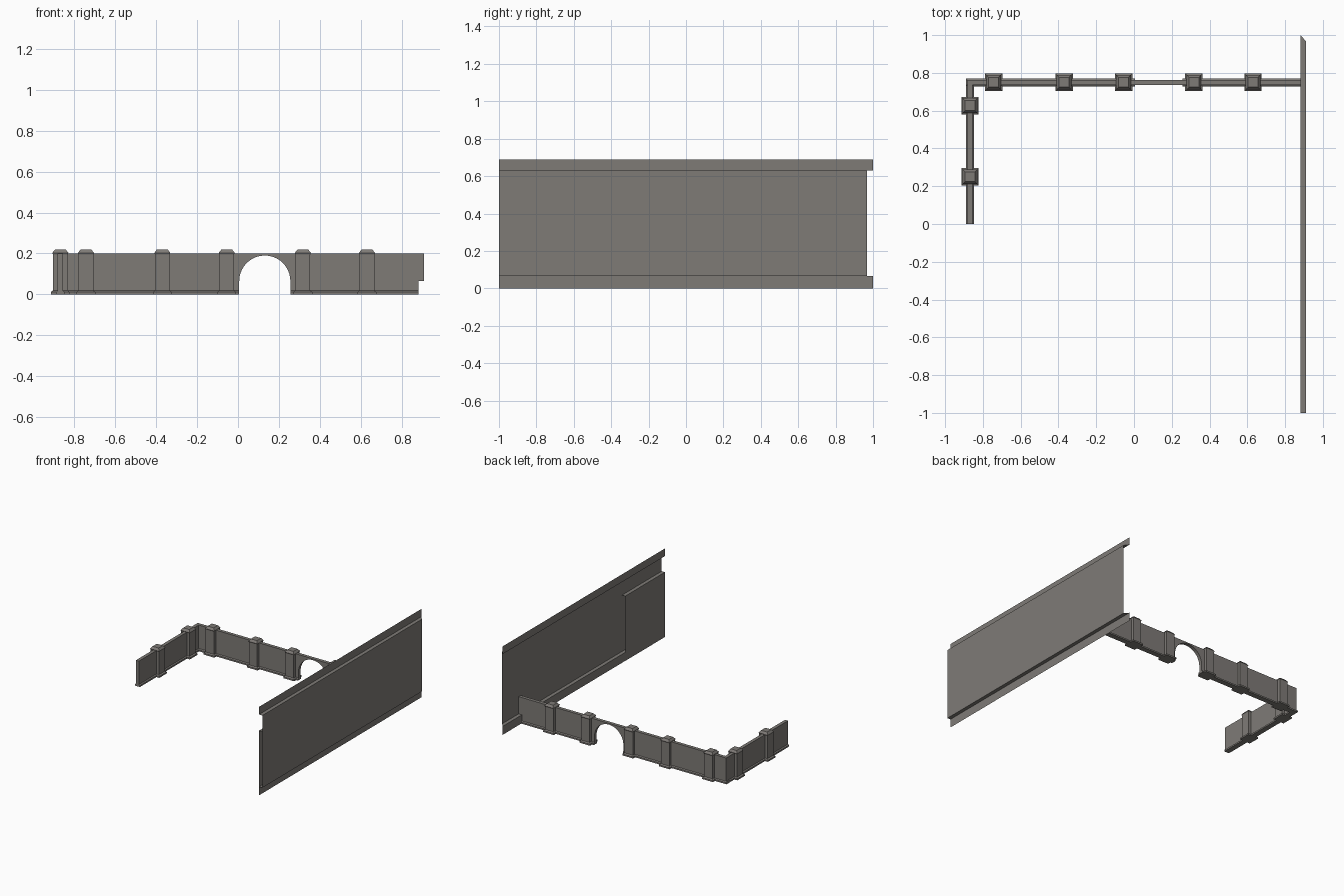
import bpy, bmesh, math

if "Cube" in bpy.data.objects:
    bpy.data.objects.remove(bpy.data.objects["Cube"])

stone = bpy.data.materials.new("warm grey stone")
stone.diffuse_color = (0.21, 0.197, 0.183, 1)
stone.use_nodes = True
stone.node_tree.nodes["Principled BSDF"].inputs["Base Color"].default_value = stone.diffuse_color


def finish(name, bm, recalc=True):
    if recalc:
        bmesh.ops.recalc_face_normals(bm, faces=bm.faces)
    me = bpy.data.meshes.new(name)
    bm.to_mesh(me)
    bm.free()
    me.materials.append(stone)
    ob = bpy.data.objects.new(name, me)
    bpy.context.collection.objects.link(ob)
    return ob


def stacked_rects(name, cx, cy, sections):
    """Solid through rectangles given as (half x, half y, z)."""
    bm = bmesh.new()
    rings = [[bm.verts.new((cx + sx * hx, cy + sy * hy, z))
              for sx, sy in ((-1, -1), (1, -1), (1, 1), (-1, 1))]
             for hx, hy, z in sections]
    for a, b in zip(rings, rings[1:]):
        for i in range(4):
            j = (i + 1) % 4
            bm.faces.new((a[i], a[j], b[j], b[i]))
    bm.faces.new(rings[0][::-1])
    bm.faces.new(rings[-1])
    return finish(name, bm)


def sheet(name, rows):
    """Open sheet facing +x through rows of (x, z, y start, y end)."""
    bm = bmesh.new()
    vs = [(bm.verts.new((x, y0, z)), bm.verts.new((x, y1, z))) for x, z, y0, y1 in rows]
    for (a, b), (c, d) in zip(vs, vs[1:]):
        bm.faces.new((a, b, d, c))
    return finish(name, bm, recalc=False)


# tall wall: thin folded sheet, recessed bands at foot and top, mitred at the back
IN, OUT = 0.882, 0.91
sheet("tall_wall", [(IN, 0, -1, 1), (IN, 0.066, -1, 1), (OUT, 0.066, -1, 0.967),
                    (OUT, 0.63, -1, 0.967), (IN, 0.63, -1, 1), (IN, 0.69, -1, 1)])
# inner lining panel with a narrow top ledge
lining = sheet("inner_panel", [(OUT, 0.505, -1, -0.51), (IN, 0.505, -1, -0.51),
                               (IN - 0.001, 0, -1, -0.51)])

# low wall along the back, with arched opening
WY, WX, HALF, FOOT = 0.75, -0.868, 0.013, 0.021
ax, ar, spring = 0.131, 0.125, 0.065
outline = [(WX - HALF, 0), (ax - ar, 0)]
outline += [(ax - ar * math.cos(math.pi * i / 20), spring + ar * math.sin(math.pi * i / 20))
            for i in range(21)]
outline += [(ax + ar, 0), (IN, 0), (IN, 0.066), (OUT, 0.066), (OUT, 0.2), (WX - HALF, 0.2)]
bm = bmesh.new()
face = bm.faces.new([bm.verts.new((x, WY - HALF, z)) for x, z in outline])
ext = bmesh.ops.extrude_face_region(bm, geom=[face], use_keep_orig=True)
bmesh.ops.translate(bm, vec=(0, 2 * HALF, 0),
                    verts=[v for v in ext["geom"] if isinstance(v, bmesh.types.BMVert)])
finish("arched_low_wall", bm)

# low wall on the left side
side_len = WY - HALF
stacked_rects("side_low_wall", WX, side_len / 2,
              [(HALF, side_len / 2, 0), (HALF, side_len / 2, 0.2)])


# chamfered plinths
def plinth(name, x0, x1, y0, y1, along_x):
    cx, cy, hx, hy = (x0 + x1) / 2, (y0 + y1) / 2, (x1 - x0) / 2, (y1 - y0) / 2
    top = (hx, HALF, 0.018) if along_x else (HALF, hy, 0.018)
    stacked_rects(name, cx, cy, [(hx, hy, 0), (hx, hy, 0.012), top])


plinth("plinth_left_of_arch", WX - FOOT, ax - ar, WY - FOOT, WY + FOOT, True)
plinth("plinth_right_of_arch", ax + ar, IN, WY - FOOT, WY + FOOT, True)
plinth("plinth_side", WX - FOOT, WX + FOOT, 0, WY, False)

# square pillars with foot and bevelled cap
spots = [(x, WY) for x in (-0.743, -0.37, -0.055, 0.317, 0.63)]
spots += [(WX, 0.627), (WX, 0.25)]
for i, (x, y) in enumerate(spots):
    stacked_rects(f"pillar_{i + 1}", x, y,
                  [(h, h, z) for h, z in ((0.046, 0), (0.046, 0.012), (0.036, 0.019),
                                          (0.036, 0.195), (0.039, 0.203), (0.026, 0.22))])
